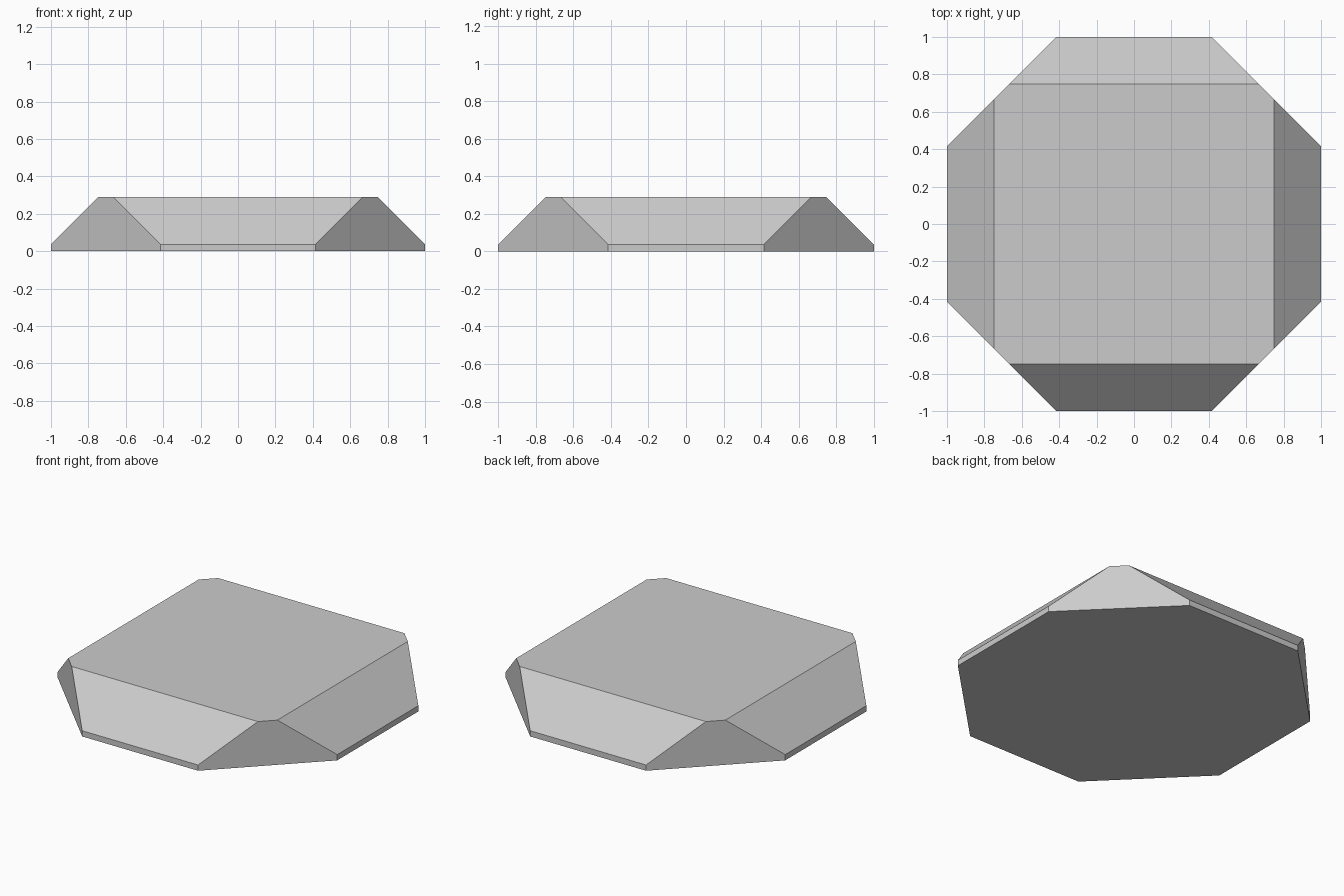
import bpy, bmesh, math
from mathutils import Vector

if "Cube" in bpy.data.objects:
    bpy.data.objects.remove(bpy.data.objects["Cube"])

HEIGHT = 0.289   # total height
RIM = 0.037      # height of the upright edge below each bevel

bm = bmesh.new()

# Octagonal slab, flat sides facing the axes
radius = 1 / math.cos(math.pi / 8)
ring = [bm.verts.new((radius * math.cos(a), radius * math.sin(a), 0))
        for a in (math.pi / 8 + i * math.pi / 4 for i in range(8))]
base = bm.faces.new(ring)
top = bmesh.ops.extrude_face_region(bm, geom=[base])["geom"]
bmesh.ops.translate(bm, vec=(0, 0, HEIGHT),
                    verts=[g for g in top if isinstance(g, bmesh.types.BMVert)])

# Slice a 45 degree slope off the front, back, left and right sides
for side in (Vector((1, 0, 0)), Vector((-1, 0, 0)), Vector((0, 1, 0)), Vector((0, -1, 0))):
    bmesh.ops.bisect_plane(bm, geom=bm.verts[:] + bm.edges[:] + bm.faces[:], dist=1e-5,
                           plane_co=side + Vector((0, 0, RIM)),
                           plane_no=side + Vector((0, 0, 1)), clear_outer=True)
    bmesh.ops.holes_fill(bm, edges=[e for e in bm.edges if e.is_boundary], sides=0)

# Close the underside if the extrusion left it open, and tidy normals
bmesh.ops.holes_fill(bm, edges=[e for e in bm.edges if e.is_boundary], sides=0)
bmesh.ops.recalc_face_normals(bm, faces=bm.faces[:])

mesh = bpy.data.meshes.new("bevelled_octagon_slab")
bm.to_mesh(mesh)
bm.free()
slab = bpy.data.objects.new("bevelled_octagon_slab", mesh)
bpy.context.collection.objects.link(slab)
